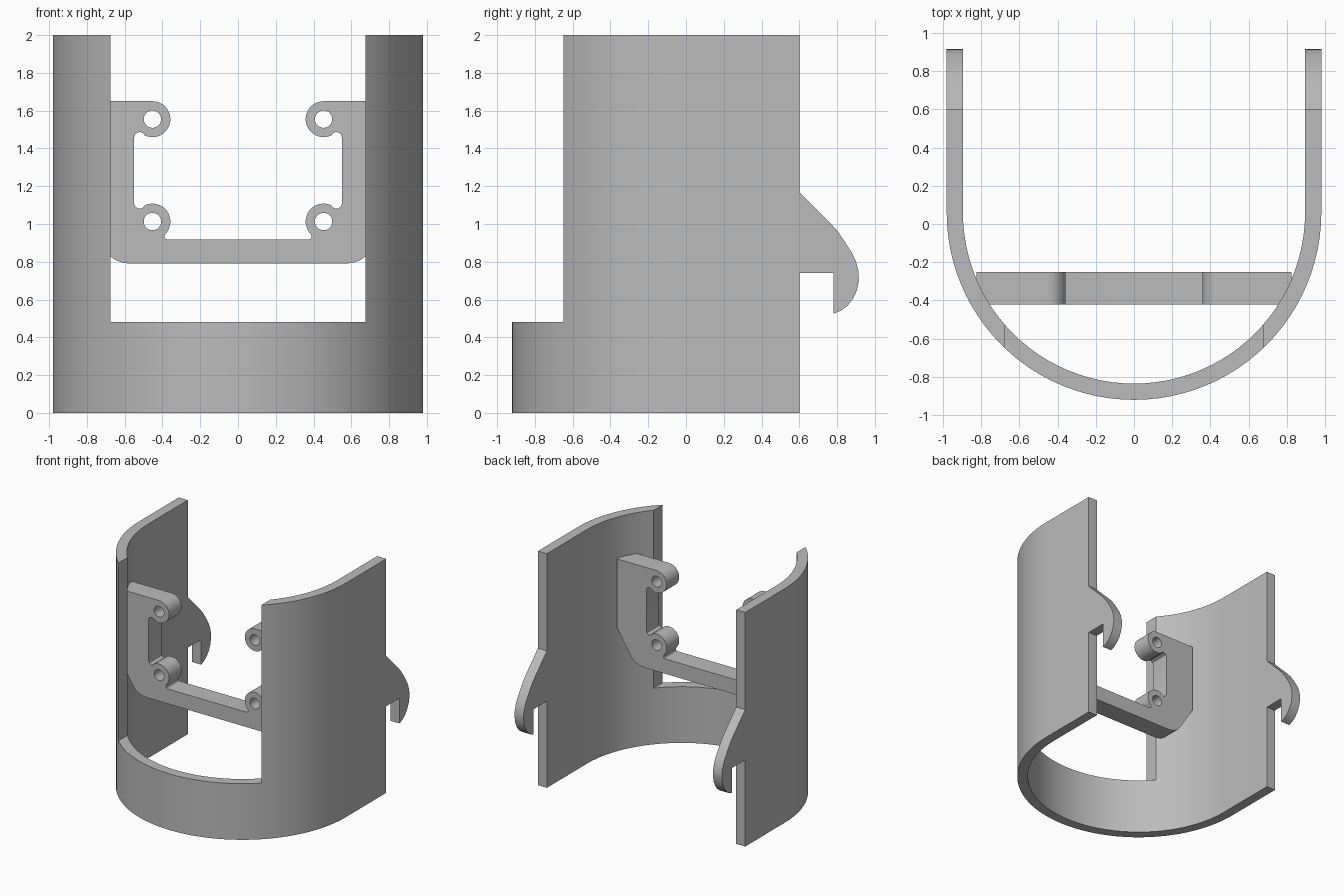
import bpy, bmesh, math
from mathutils import Vector

if "Cube" in bpy.data.objects:
    bpy.data.objects.remove(bpy.data.objects["Cube"], do_unlink=True)

grey = bpy.data.materials.new("plain grey")
grey.use_nodes = True
colour = (0.5, 0.5, 0.5, 1)
grey.diffuse_color = colour
grey.node_tree.nodes["Principled BSDF"].inputs["Base Color"].default_value = colour


def prism(name, outline, place, lo, hi):
    """Extrude a closed 2D outline; place(u, v, w) gives the 3D point."""
    bm = bmesh.new()
    face = bm.faces.new([bm.verts.new(place(u, v, lo)) for u, v in outline])
    shift = Vector(place(0, 0, hi)) - Vector(place(0, 0, lo))
    new = bmesh.ops.extrude_face_region(bm, geom=[face], use_keep_orig=True)["geom"]
    bmesh.ops.translate(bm, vec=shift, verts=[g for g in new if isinstance(g, bmesh.types.BMVert)])
    bmesh.ops.recalc_face_normals(bm, faces=bm.faces[:])
    mesh = bpy.data.meshes.new(name)
    bm.to_mesh(mesh)
    bm.free()
    mesh.materials.append(grey)
    obj = bpy.data.objects.new(name, mesh)
    bpy.context.collection.objects.link(obj)
    return obj


def arc(cx, cy, r, start, end, steps):
    angles = [math.radians(start + (end - start) * i / steps) for i in range(steps + 1)]
    return [(cx + r * math.cos(a), cy + r * math.sin(a)) for a in angles]


def cut(obj, cutters):
    """Subtract the cutters for good and remove them."""
    for c in cutters:
        c.hide_render = True
        mod = obj.modifiers.new("cut", "BOOLEAN")
        mod.operation, mod.solver, mod.object = "DIFFERENCE", "EXACT", c
    graph = bpy.context.evaluated_depsgraph_get()
    mesh = bpy.data.meshes.new_from_object(obj.evaluated_get(graph))
    obj.modifiers.clear()
    obj.data = mesh
    for c in cutters:
        bpy.data.objects.remove(c, do_unlink=True)


def smooth(obj):
    bpy.ops.object.select_all(action="DESELECT")
    obj.select_set(True)
    bpy.context.view_layer.objects.active = obj
    bpy.ops.object.shade_smooth_by_angle(angle=math.radians(30))


def along_x(u, v, w):
    return (w, u, v)


def along_y(u, v, w):
    return (u, w, v)


def along_z(u, v, w):
    return (u, v, w)


OUTER, INNER, BACK, CENTRE = 0.98, 0.895, 0.6, 0.06

# U-shaped shell with an open front window
outline = [(-OUTER, BACK)] + arc(0, CENTRE, OUTER, 180, 360, 48) + [(OUTER, BACK)]
outline += [(INNER, BACK)] + arc(0, CENTRE, INNER, 360, 180, 48) + [(-INNER, BACK)]
shell = prism("shell", outline, along_z, 0, 2)
window = [(-0.675, 0.48), (0.675, 0.48), (0.675, 2.2), (-0.675, 2.2)]
cut(shell, [prism("window_cutter", window, along_y, -1.2, 0)])
smooth(shell)

# Rear hooks, one on each wing
hook = [(BACK, 0.74), (BACK, 1.17), (0.76, 1.01), (0.80, 0.965), (0.835, 0.915),
        (0.88, 0.845), (0.90, 0.80), (0.913, 0.75), (0.915, 0.70), (0.905, 0.65),
        (0.885, 0.605), (0.855, 0.567), (0.82, 0.541), (0.78, 0.525), (0.78, 0.74)]
for side, lo, hi in (("left", INNER, OUTER), ("right", -OUTER, -INNER)):
    smooth(prism(side + "_hook", hook, along_x, lo, hi))

# Mounting bracket: half outline from the top outer corner to the inner floor
BX, TOP_Z, LOW_Z, R = 0.453, 1.555, 1.013, 0.095
notch = [(0.505, 0.073), (0.518, 0.068), (0.533, 0.071), (0.545, 0.08), (0.55, 0.096)]
half = [(0.825, TOP_Z + R)] + arc(BX, TOP_Z, R, 90, 295, 24)
half += [(x, TOP_Z - dz) for x, dz in notch]
half += [(x, LOW_Z + dz) for x, dz in reversed(notch)]
half += arc(BX, LOW_Z, R, 65, 222, 20)
half += [(0.388, 0.938), (0.39, 0.928), (0.383, 0.92), (0.37, 0.917)]
# Mirror it, then close along the rounded lower corners
corner = [(0.57, 0.79), (0.61, 0.795), (0.645, 0.807), (0.675, 0.828), (0.70, 0.86), (0.825, 1.06)]
full = half + [(-x, z) for x, z in reversed(half)]
full += [(-x, z) for x, z in reversed(corner)] + corner
bracket = prism("mounting_bracket", full, along_y, -0.42, -0.25)
holes = [prism("hole_cutter", arc(s * BX, z, 0.046, 0, 348.75, 31), along_y, -0.6, 0)
         for s in (-1, 1) for z in (TOP_Z, LOW_Z)]
cut(bracket, holes)
smooth(bracket)
